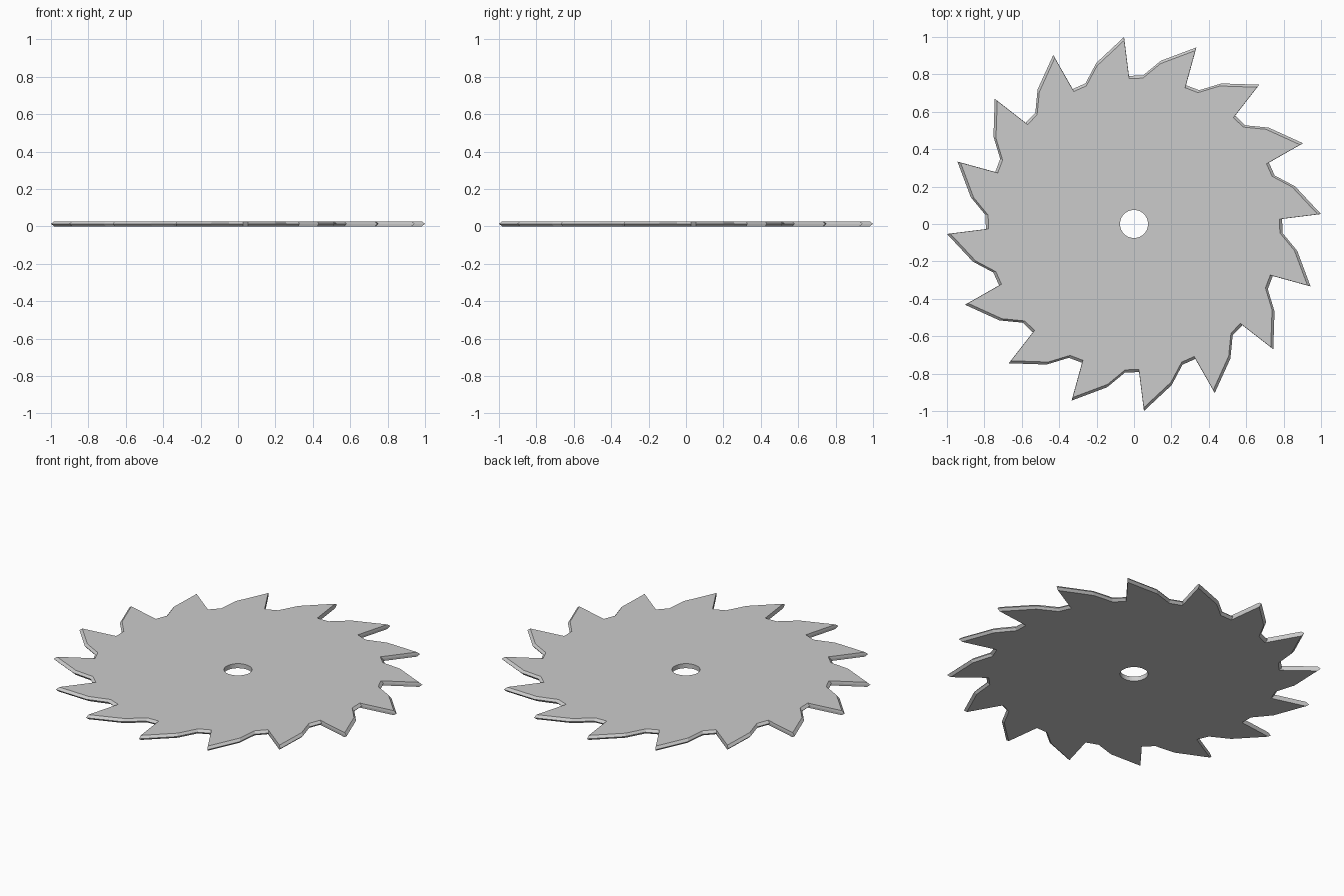
import bpy, bmesh, math

if "Cube" in bpy.data.objects:
    bpy.data.objects.remove(bpy.data.objects["Cube"])

TEETH = 16
THICK = 0.027
HOLE_R = 0.075
BEVEL = 0.982   # scale of the flat faces relative to the sharp mid edge

# One tooth: tip, foot of leading face, gullet end, back of next tooth
tooth = [(-0.053, 1.0), (-0.027, 0.792), (0.048, 0.794), (0.144, 0.873)]

# Outline in polar form, clockwise
outline = []
for k in range(TEETH):
    for x, y in tooth:
        outline.append((math.hypot(x, y), math.atan2(y, x) - k * 2 * math.pi / TEETH))

bm = bmesh.new()


def ring(scale, z, radius=None):
    return [bm.verts.new(((radius or r * scale) * math.cos(a),
                          (radius or r * scale) * math.sin(a), z)) for r, a in outline]


# Closed cross-section: hole bottom, lower face, mid edge, upper face, hole top
rings = [ring(1, 0, HOLE_R), ring(BEVEL, 0), ring(1, THICK / 2),
         ring(BEVEL, THICK), ring(1, THICK, HOLE_R)]
n = len(outline)
for i, lower in enumerate(rings):
    upper = rings[(i + 1) % len(rings)]
    for j in range(n):
        k = (j + 1) % n
        bm.faces.new((lower[j], lower[k], upper[k], upper[j]))
bmesh.ops.recalc_face_normals(bm, faces=bm.faces)

mesh = bpy.data.meshes.new("saw_blade")
bm.to_mesh(mesh)
bm.free()
blade = bpy.data.objects.new("saw_blade", mesh)
bpy.context.collection.objects.link(blade)
